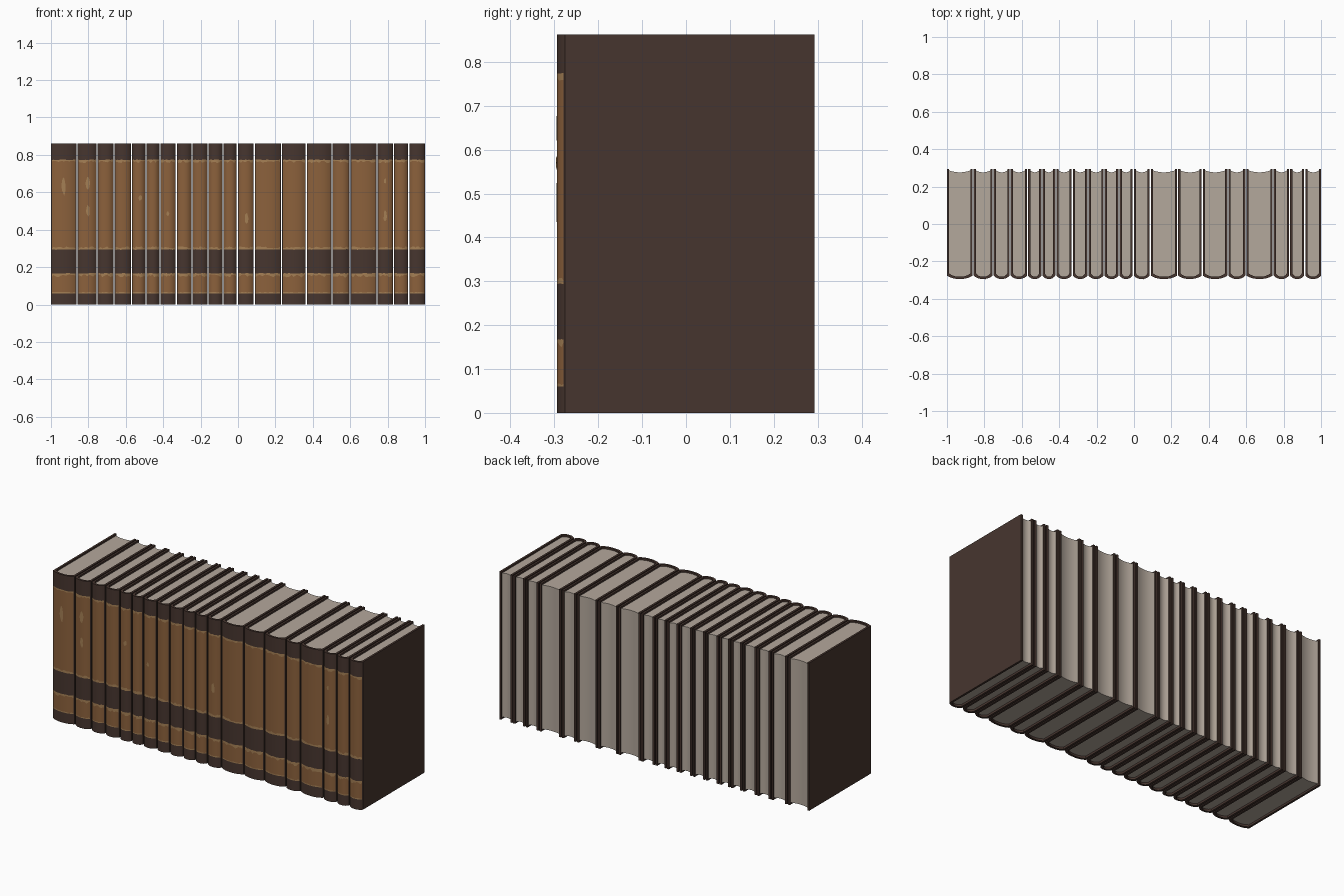
import bpy, bmesh, math, random

if "Cube" in bpy.data.objects:
    bpy.data.objects.remove(bpy.data.objects["Cube"])

random.seed(7)


def material(name, rgb):
    m = bpy.data.materials.new(name)
    m.diffuse_color = (*rgb, 1)
    m.use_nodes = True
    m.node_tree.nodes["Principled BSDF"].inputs["Base Color"].default_value = m.diffuse_color
    return m


DARK = material("dark brown leather", (0.062, 0.036, 0.028))
TAN = material("tan leather", (0.262, 0.120, 0.045))
WORN = material("worn light tan", (0.376, 0.215, 0.090))
PAPER = material("aged paper", (0.456, 0.392, 0.333))

H = 0.862          # cover height
BACK = 0.293       # fore-edge of the boards
HINGE = -0.276     # where the board meets the rounded spine
BULGE = 0.018      # depth of the spine rounding
T = 0.012          # board thickness
GAP = 0.003        # half the space between neighbours
U = [-1, -0.93, -0.8, -0.62, -0.42, -0.2, 0, 0.2, 0.42, 0.62, 0.8, 0.93, 1]

# boundaries between the volumes along x
EDGES = [-1, -0.860, -0.753, -0.662, -0.569, -0.492, -0.418, -0.330, -0.246,
         -0.160, -0.080, -0.004, 0.087, 0.233, 0.365, 0.502, 0.598, 0.744,
         0.832, 0.913, 1]

# colour bands up the spine: level heights, random wear per level, band colour
LEVELS = [0, 0.060, 0.066, 0.153, 0.167, 0.294, 0.306, 0.763, 0.774, H]
WEAR = [0, 0, 0.003, 0.010, 0.002, 0.002, 0.007, 0.008, 0.002, 0]
BANDS = [0, 2, 1, 2, 0, 2, 1, 2, 0]


def spine_y(u):
    return HINGE - BULGE * (1 - abs(u) ** 2.5)


def finish(bm, name, mats):
    bmesh.ops.recalc_face_normals(bm, faces=bm.faces)
    me = bpy.data.meshes.new(name)
    bm.to_mesh(me)
    bm.free()
    for m in mats:
        me.materials.append(m)
    me.shade_smooth()
    me.set_sharp_from_angle(angle=math.radians(35))
    ob = bpy.data.objects.new(name, me)
    bpy.context.collection.objects.link(ob)
    return ob


def outline(x0, x1, inset):
    """Open C-shaped plan: left board, rounded spine, right board."""
    c, hw = (x0 + x1) / 2, (x1 - x0) / 2 - inset
    arc = [(c + hw * u, spine_y(u) + inset) for u in U]
    return [(c - hw, BACK)] + arc + [(c + hw, BACK)]


def cover(x0, x1, name):
    bm = bmesh.new()
    out, inn = outline(x0, x1, 0), outline(x0, x1, T)
    n, top = len(out), len(LEVELS) - 1
    cols = []
    for i, (x, y) in enumerate(out):
        worn = 2 <= i <= n - 3
        cols.append([bm.verts.new((x, y, z + (random.uniform(-w, w) * 0.8 if worn else 0)))
                     for z, w in zip(LEVELS, WEAR)])
    ins = [[bm.verts.new((x, y, z)) for z in (0, H)] for x, y in inn]
    for i in range(n - 1):
        a, b, p, q = cols[i], cols[i + 1], ins[i], ins[i + 1]
        for k in range(top):
            f = bm.faces.new((a[k], b[k], b[k + 1], a[k + 1]))
            f.material_index = BANDS[k] if 2 <= i <= n - 4 else 0
        bm.faces.new((p[0], p[1], q[1], q[0]))
        bm.faces.new((a[0], p[0], q[0], b[0]))
        bm.faces.new((a[top], b[top], q[1], p[1]))
    for c, s in ((cols[0], ins[0]), (cols[-1], ins[-1])):
        bm.faces.new(c + [s[1], s[0]])
    finish(bm, name, [DARK, TAN, WORN])


def pages(x0, x1, name):
    bm = bmesh.new()
    c, hw = (x0 + x1) / 2, (x1 - x0) / 2 - T
    plan = [(c + hw * u, spine_y(u) + T) for u in U]
    # hollow fore-edge
    plan += [(c + hw * u, 0.276 + 0.010 * u * u) for u in (1, 0.66, 0.33, 0, -0.33, -0.66, -1)]
    lo = [bm.verts.new((x, y, 0.012)) for x, y in plan]
    hi = [bm.verts.new((x, y, H - 0.010)) for x, y in plan]
    bm.faces.new(lo)
    bm.faces.new(hi)
    for i in range(len(plan)):
        j = (i + 1) % len(plan)
        bm.faces.new((lo[i], lo[j], hi[j], hi[i]))
    finish(bm, name, [PAPER])


def scuff(x, z, w, h, name):
    """Thin worn patch lying on the spine curve."""
    i = max(k for k in range(len(EDGES) - 1) if EDGES[k] <= x)
    c, hw = (EDGES[i] + EDGES[i + 1]) / 2, (EDGES[i + 1] - EDGES[i]) / 2 - GAP
    bm = bmesh.new()
    ring = []
    for k in range(10):
        a, r = math.tau * k / 10, random.uniform(0.75, 1.1)
        px, pz = x + w * r * math.cos(a), z + h * r * math.sin(a)
        ring.append(bm.verts.new((px, spine_y((px - c) / hw) - 0.002, pz)))
    mid = bm.verts.new((x, spine_y((x - c) / hw) - 0.002, z))
    for k in range(10):
        bm.faces.new((mid, ring[k], ring[(k + 1) % 10]))
    bm.normal_update()
    if bm.faces[:][0].normal.y > 0:
        bmesh.ops.reverse_faces(bm, faces=bm.faces)
    finish(bm, name, [WORN])


# row of volumes
for i in range(len(EDGES) - 1):
    a = EDGES[i] + (GAP if i else 0)
    b = EDGES[i + 1] - (GAP if i < len(EDGES) - 2 else 0)
    cover(a, b, f"book_cover_{i + 1}")
    pages(a, b, f"book_pages_{i + 1}")

# worn spots on a few spines
SPOTS = [(-0.932, 0.63, 0.012, 0.05), (-0.803, 0.65, 0.012, 0.04),
         (-0.803, 0.50, 0.010, 0.03), (-0.522, 0.57, 0.010, 0.015),
         (-0.375, 0.485, 0.008, 0.014), (0.045, 0.46, 0.010, 0.035),
         (0.787, 0.475, 0.010, 0.035), (0.787, 0.66, 0.007, 0.015)]
for k, s in enumerate(SPOTS):
    scuff(*s, f"spine_scuff_{k + 1}")
